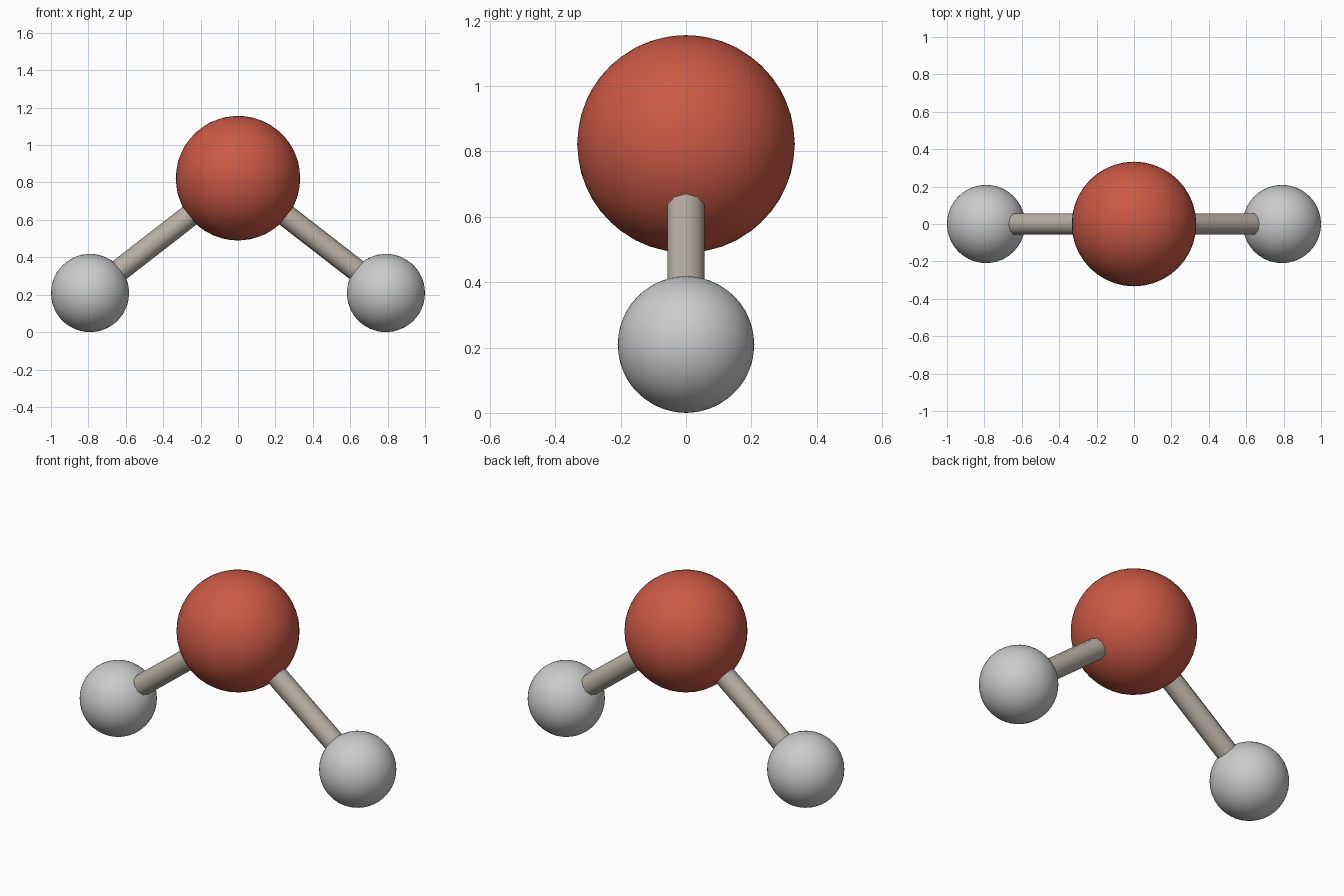
import bpy
import math
from mathutils import Vector

if "Cube" in bpy.data.objects:
    bpy.data.objects.remove(bpy.data.objects["Cube"])

CENTRE = Vector((0, 0, 0.823))
OUTER = Vector((0.791, 0, 0.209))


def material(name, rgb):
    m = bpy.data.materials.new(name)
    m.diffuse_color = (*rgb, 1)
    m.use_nodes = True
    m.node_tree.nodes["Principled BSDF"].inputs["Base Color"].default_value = m.diffuse_color
    return m


def finish(name, mat, angle):
    ob = bpy.context.object
    ob.name = name
    ob.data.materials.append(mat)
    bpy.ops.object.shade_smooth_by_angle(angle=math.radians(angle))


def ball(name, pos, radius, mat):
    bpy.ops.mesh.primitive_ico_sphere_add(subdivisions=4, radius=radius, location=pos)
    finish(name, mat, 60)


def rod(name, a, b, radius, mat):
    d = b - a
    bpy.ops.mesh.primitive_cylinder_add(vertices=10, radius=radius, depth=d.length,
                                        location=(a + b) / 2,
                                        rotation=d.to_track_quat('Z', 'Y').to_euler())
    finish(name, mat, 50)


red = material("red", (0.60, 0.10, 0.06))
white = material("pale_grey", (0.60, 0.60, 0.61))
beige = material("beige", (0.48, 0.43, 0.37))

# Large central atom
ball("oxygen_atom", CENTRE, 0.333, red)

# Small outer atoms and their bonds, mirrored left and right
for side, s in (("left", -1), ("right", 1)):
    pos = Vector((s * OUTER.x, 0, OUTER.z))
    ball(f"hydrogen_atom_{side}", pos, 0.209, white)
    rod(f"bond_{side}", CENTRE, pos, 0.06, beige)
